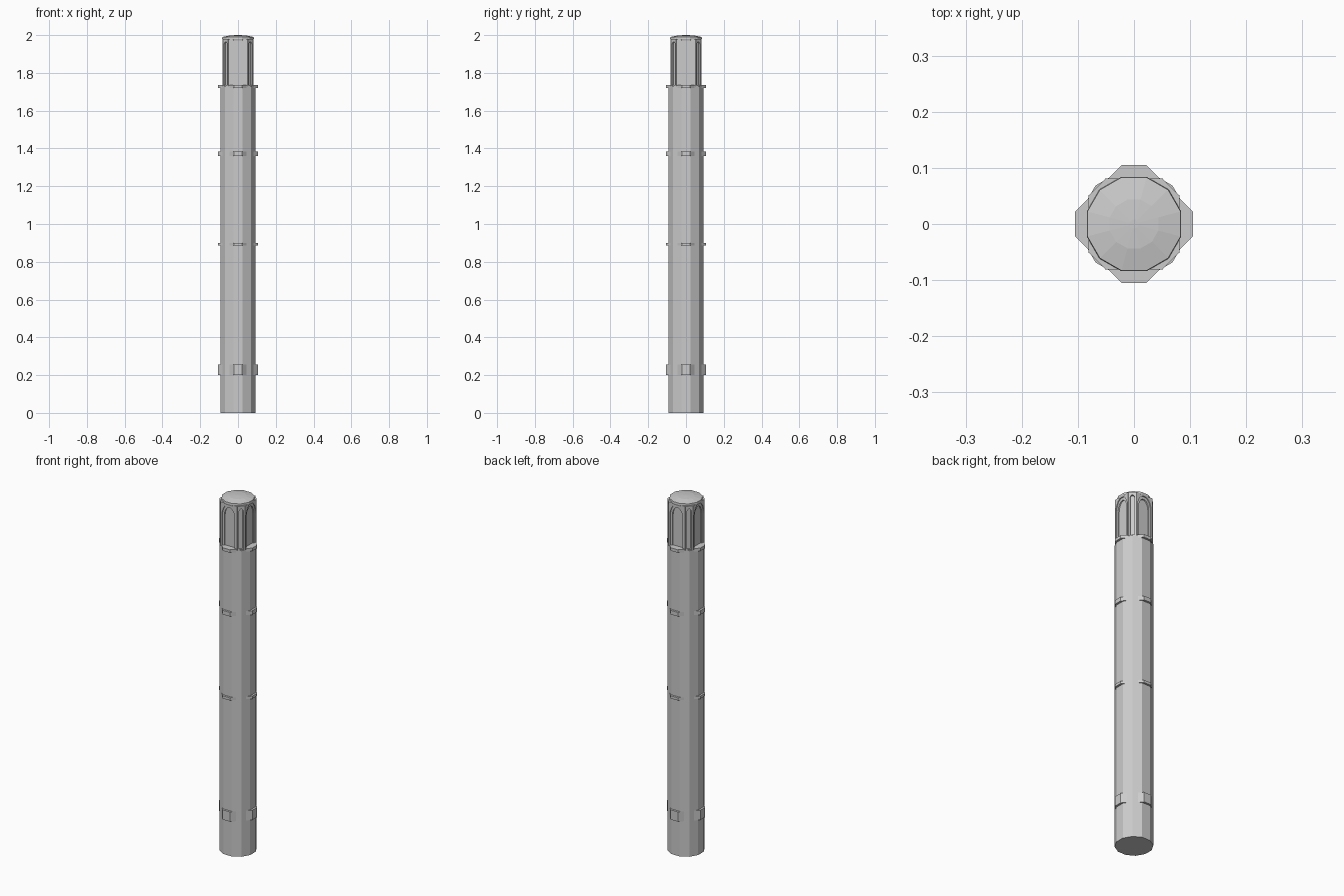
import bpy, bmesh
from math import sin, cos, pi, radians
from mathutils import Matrix, Vector

if "Cube" in bpy.data.objects:
    bpy.data.objects.remove(bpy.data.objects["Cube"])


def finish(bm, name):
    bmesh.ops.recalc_face_normals(bm, faces=bm.faces)
    me = bpy.data.meshes.new(name)
    bm.to_mesh(me)
    bm.free()
    ob = bpy.data.objects.new(name, me)
    bpy.context.collection.objects.link(ob)
    return ob


def loft(name, levels):
    """Stack of matching outlines: [(points, z), ...], capped at both ends."""
    bm = bmesh.new()
    rings = [[bm.verts.new((x, y, z)) for x, y in pts] for pts, z in levels]
    n = len(rings[0])
    for a, b in zip(rings, rings[1:]):
        for i in range(n):
            j = (i + 1) % n
            bm.faces.new((a[i], a[j], b[j], b[i]))
    bm.faces.new(rings[0][::-1])
    bm.faces.new(rings[-1])
    return finish(bm, name)


def dodecagon(r):
    return [(r * cos(radians(15 + 30 * i)), r * sin(radians(15 + 30 * i))) for i in range(12)]


def octagon(a, b):
    """Chamfered square: axis faces at distance a, half width b."""
    return [(a, -b), (a, b), (b, a), (-b, a), (-a, b), (-a, -b), (-b, -a), (b, -a)]


def arch_plate(name, angle, half, top, opening, crown, inner, outer, base=1.73, steps=5):
    """Upright plate with a pointed-arch opening, facing the given angle."""
    spring = crown - opening * 1.6
    pts = [(half, base), (half, top), (-half, top), (-half, base), (-opening, base)]
    for i in range(2 * steps + 1):
        t = pi - pi * i / (2 * steps)
        pts.append((opening * cos(t), spring + (crown - spring) * sin(t)))
    pts.append((opening, base))
    bm = bmesh.new()
    face = bm.faces.new([bm.verts.new((inner, y, z)) for y, z in pts])
    ext = bmesh.ops.extrude_face_region(bm, geom=[face])
    moved = [v for v in ext["geom"] if isinstance(v, bmesh.types.BMVert)]
    bmesh.ops.translate(bm, verts=moved, vec=Vector((outer - inner, 0, 0)))
    bm.transform(Matrix.Rotation(angle, 4, 'Z'))
    return finish(bm, name)


# Twelve-sided shaft
loft("shaft", [(dodecagon(0.097), 0), (dodecagon(0.097), 1.73)])

# Collars: eight-sided bands, the shaft corners poke through them
for name, z0, z1 in (("base_collar", 0.20, 0.255), ("lower_band", 0.885, 0.90),
                     ("upper_band", 1.36, 1.383), ("capital_collar", 1.72, 1.737)):
    shape = octagon(0.105, 0.022)
    loft(name, [(shape, z0), (shape, z1)])

# Capital core behind the arches
core = octagon(0.069, 0.048)
loft("capital_core", [(core, 1.72), (core, 1.985)])

# Arched panels on the four wide faces, slim ones on the corners
for i in range(4):
    a = i * pi / 2
    arch_plate("arch_frame", a, 0.0515, 1.98, 0.044, 1.975, 0.06, 0.081)
    arch_plate("inner_arch", a, 0.047, 1.978, 0.032, 1.958, 0.06, 0.076)
    arch_plate("corner_arch", a + pi / 4, 0.02, 1.98, 0.011, 1.965, 0.075, 0.093)

# Shallow domed cap
loft("cap", [(dodecagon(0.084), 1.972), (dodecagon(0.087), 1.98), (dodecagon(0.086), 1.99),
             (dodecagon(0.045), 1.998), (dodecagon(0.008), 2.0)])
